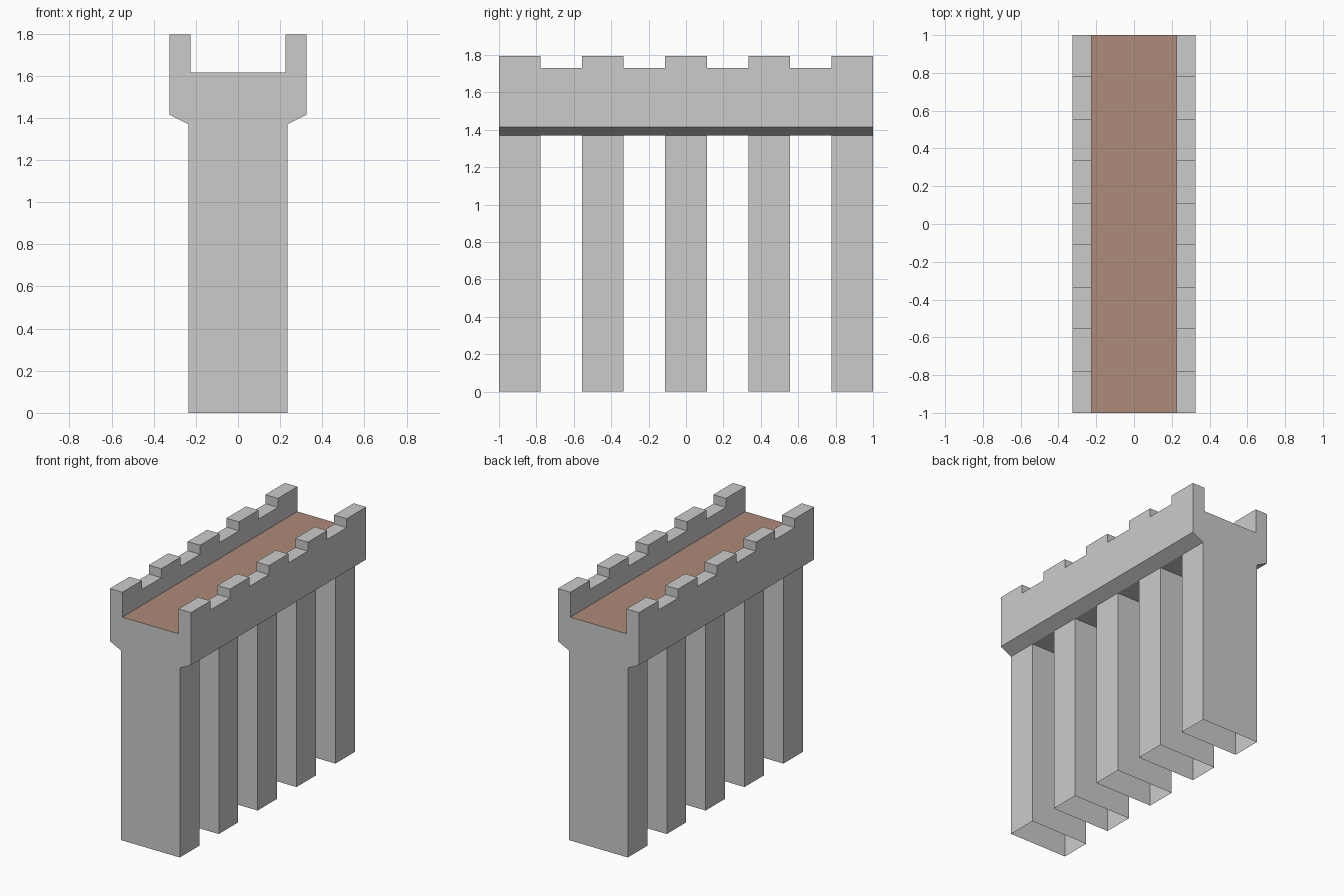
import bpy, bmesh, math

if "Cube" in bpy.data.objects:
    bpy.data.objects.remove(bpy.data.objects["Cube"])

BAYS = 9                       # alternating pillar / opening along y
Y = [-1 + 2 * i / BAYS for i in range(BAYS + 1)]
LEG, OUT, IN = 0.235, 0.325, 0.225
Z_DECK, Z_CORBEL, Z_FLOOR, Z_NOTCH, Z_TOP = 1.37, 1.415, 1.615, 1.73, 1.795


def section(solid):
    """Cross-section (x, z) running from the right foot over the top to the left."""
    half = [(LEG, 0)] if solid else []
    half += [(LEG, Z_DECK), (OUT, Z_CORBEL), (OUT, Z_NOTCH)]
    if solid:
        half += [(OUT, Z_TOP), (IN, Z_TOP)]
    half += [(IN, Z_NOTCH), (IN, Z_FLOOR)]
    return half + [(-x, z) for x, z in reversed(half)]


def make_object(name, bm):
    me = bpy.data.meshes.new(name)
    bm.to_mesh(me)
    bm.free()
    ob = bpy.data.objects.new(name, me)
    bpy.context.collection.objects.link(ob)
    return ob


def add_face(bm, pts):
    return bm.faces.new([bm.verts.new(p) for p in pts])


def add_cap(bm, outline, y):
    add_face(bm, [(x, y, z) for x, z in outline])


# Stonework: hollow pillars, corbelled deck and battlements in one shell
bm = bmesh.new()
for i in range(BAYS):
    solid = i % 2 == 0
    pts = section(solid)
    y0, y1 = Y[i], Y[i + 1]
    strips = list(zip(pts, pts[1:]))
    if not solid:
        strips.append((pts[-1], pts[0]))       # underside over an opening
    for (xa, za), (xb, zb) in strips:
        if za == zb == Z_FLOOR:
            continue                           # walkway is its own part
        add_face(bm, [(xa, y0, za), (xa, y1, za), (xb, y1, zb), (xb, y0, zb)])

# Pillar faces and merlon ends inside the run
for y in Y[1:-1]:
    add_cap(bm, [(-LEG, 0), (LEG, 0), (LEG, Z_DECK), (-LEG, Z_DECK)], y)
    for s in (-1, 1):
        add_cap(bm, [(s * IN, Z_NOTCH), (s * OUT, Z_NOTCH),
                     (s * OUT, Z_TOP), (s * IN, Z_TOP)], y)

# Flat end walls
for y in (Y[0], Y[-1]):
    add_cap(bm, section(True), y)

bmesh.ops.remove_doubles(bm, verts=bm.verts, dist=1e-4)
bmesh.ops.recalc_face_normals(bm, faces=bm.faces)
bmesh.ops.dissolve_limit(bm, angle_limit=math.radians(1), verts=bm.verts, edges=bm.edges)
make_object("stone_viaduct", bm)

# Brown walkway between the parapets
bm = bmesh.new()
add_face(bm, [(-IN, -1, Z_FLOOR), (IN, -1, Z_FLOOR), (IN, 1, Z_FLOOR), (-IN, 1, Z_FLOOR)])
walkway = make_object("walkway", bm)
mat = bpy.data.materials.new("walkway_brown")
mat.diffuse_color = (0.42, 0.26, 0.19, 1)
mat.use_nodes = True
mat.node_tree.nodes["Principled BSDF"].inputs["Base Color"].default_value = mat.diffuse_color
walkway.data.materials.append(mat)
